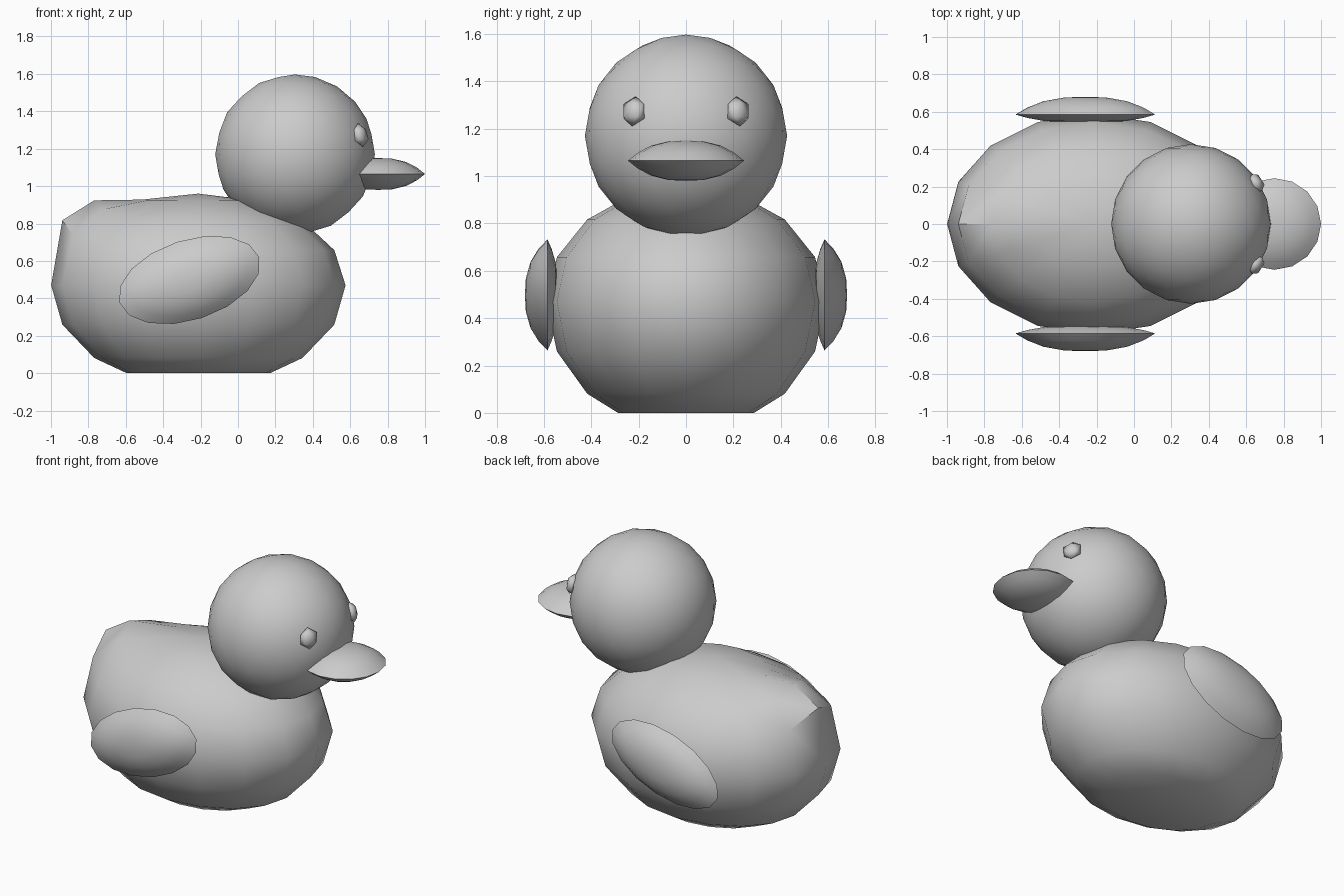
import bpy, bmesh, math
from mathutils import Matrix

if "Cube" in bpy.data.objects:
    bpy.data.objects.remove(bpy.data.objects["Cube"])

grey = bpy.data.materials.new("plain grey")
grey.diffuse_color = (0.6, 0.6, 0.6, 1)
grey.use_nodes = True
grey.node_tree.nodes["Principled BSDF"].inputs["Base Color"].default_value = grey.diffuse_color


def finish(name, bm, angle=35):
    """Turn a bmesh into a smooth object that keeps edges sharper than angle."""
    bmesh.ops.recalc_face_normals(bm, faces=bm.faces[:])
    for f in bm.faces:
        f.smooth = True
    for e in bm.edges:
        e.smooth = e.calc_face_angle(0) < math.radians(angle)
    me = bpy.data.meshes.new(name)
    bm.to_mesh(me)
    bm.free()
    me.materials.append(grey)
    ob = bpy.data.objects.new(name, me)
    bpy.context.collection.objects.link(ob)
    return ob


def lens(name, rx, ry, up, down, matrix, segs=16):
    """Puffy oval cushion with a sharp rim, lying in its local xy plane."""
    bm = bmesh.new()
    power = 2.7

    def ring(r, h):
        z = h * (1 - r ** power)
        return [bm.verts.new((rx * r * math.cos(2 * math.pi * i / segs),
                              ry * r * math.sin(2 * math.pi * i / segs), z))
                for i in range(segs)]
    rim = ring(1, 0)
    for h in (up, -down):
        prev = rim
        for r in (0.83, 0.6, 0.3):
            cur = ring(r, h)
            for i in range(segs):
                j = (i + 1) % segs
                bm.faces.new((prev[i], prev[j], cur[j], cur[i]))
            prev = cur
        tip = bm.verts.new((0, 0, h))
        for i in range(segs):
            bm.faces.new((prev[i], prev[(i + 1) % segs], tip))
    bm.transform(matrix)
    return finish(name, bm)


# Body: egg with a raised tail and a flat base
bm = bmesh.new()
bmesh.ops.create_uvsphere(bm, u_segments=16, v_segments=8, radius=1)
for v in bm.verts:
    x, y, z = v.co
    v.co = (-0.212 + 0.787 * x, 0.59 * y, 0.47 + (0.49 if z > 0 else 0.55) * z)
    if z > 0.05:
        side = max(0, 1 - abs(v.co.y) / 0.45)
        v.co.z += 0.16 * side * min(1, max(0, (-0.5 - v.co.x) / 0.4))
cut = bmesh.ops.bisect_plane(bm, geom=bm.verts[:] + bm.edges[:] + bm.faces[:],
                             plane_co=(0, 0, 0), plane_no=(0, 0, -1), clear_outer=True)
bmesh.ops.contextual_create(
    bm, geom=[g for g in cut["geom_cut"] if isinstance(g, bmesh.types.BMEdge)])
finish("body", bm)

# Head
bm = bmesh.new()
bmesh.ops.create_icosphere(bm, subdivisions=3, radius=0.427)
bm.transform(Matrix.Translation((0.305, 0, 1.17)))
finish("head", bm)

# Beak
lens("beak", 0.25, 0.245, 0.085, 0.085, Matrix.Translation((0.75, 0, 1.065)))

# Eyes and wings on both sides
for s, side in ((-1, "right"), (1, "left")):
    bm = bmesh.new()
    bmesh.ops.create_icosphere(bm, subdivisions=1, radius=1)
    bm.transform(Matrix.Translation((0.655, s * 0.22, 1.273))
                 @ Matrix.Rotation(s * math.radians(32), 4, 'Z')
                 @ Matrix.Rotation(math.radians(-14), 4, 'Y')
                 @ Matrix.Diagonal((0.034, 0.06, 0.065, 1)))
    finish(side + "_eye", bm, 75)

    # local z points outwards, local x runs along the tilted wing
    place = (Matrix.Translation((-0.26, s * 0.585, 0.498))
             @ Matrix.Rotation(math.radians(-18), 4, 'Y')
             @ Matrix.Rotation(math.radians(-90 * s), 4, 'X'))
    lens(side + "_wing", 0.393, 0.214, 0.095, 0.045, place)
